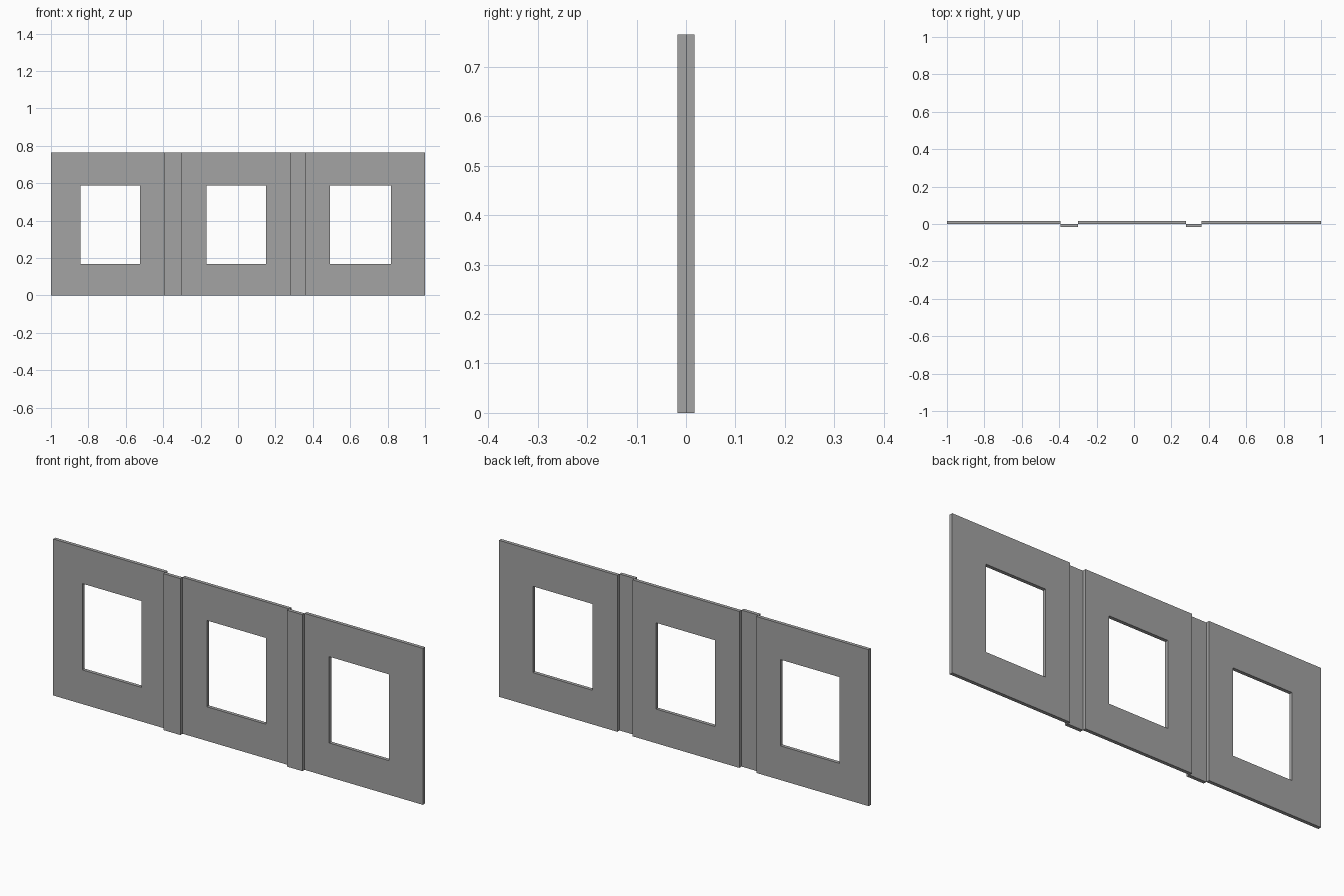
import bpy
import bmesh

cube = bpy.data.objects.get("Cube")
if cube:
    bpy.data.objects.remove(cube, do_unlink=True)

HEIGHT = 0.765
THICK = 0.017
SILL, HEAD = 0.167, 0.589

grey = bpy.data.materials.new("plain_grey")
grey.use_nodes = True
colour = (0.37, 0.37, 0.37, 1)
grey.diffuse_color = colour
grey.node_tree.nodes["Principled BSDF"].inputs["Base Color"].default_value = colour


def slab(name, x0, x1, y0, window=None):
    """Upright slab, with an optional window opening between two x values."""
    xs = [x0, *window, x1] if window else [x0, x1]
    zs = [0, SILL, HEAD, HEIGHT] if window else [0, HEIGHT]
    bm = bmesh.new()
    grid = [[bm.verts.new((x, y0, z)) for x in xs] for z in zs]
    for r in range(len(zs) - 1):
        for c in range(len(xs) - 1):
            if window and r == c == 1:
                continue
            bm.faces.new((grid[r][c], grid[r][c + 1],
                          grid[r + 1][c + 1], grid[r + 1][c]))

    # Extrude the front sheet backwards to close the slab
    front = bm.faces[:]
    new = bmesh.ops.extrude_face_region(bm, geom=front, use_keep_orig=True)["geom"]
    verts = [v for v in new if isinstance(v, bmesh.types.BMVert)]
    bmesh.ops.translate(bm, verts=verts, vec=(0, THICK, 0))
    bmesh.ops.recalc_face_normals(bm, faces=bm.faces[:])

    mesh = bpy.data.meshes.new(name)
    bm.to_mesh(mesh)
    bm.free()
    mesh.materials.append(grey)
    obj = bpy.data.objects.new(name, mesh)
    bpy.context.collection.objects.link(obj)


# Wall panels with window openings
slab("right_wall_panel", -1, -0.392, 0, (-0.842, -0.523))
slab("middle_wall_panel", -0.3, 0.277, 0, (-0.169, 0.151))
slab("left_wall_panel", 0.36, 1, 0, (0.493, 0.817))

# Pilaster strips standing forward in the gaps
slab("right_pilaster", -0.392, -0.3, -THICK)
slab("left_pilaster", 0.277, 0.36, -THICK)
